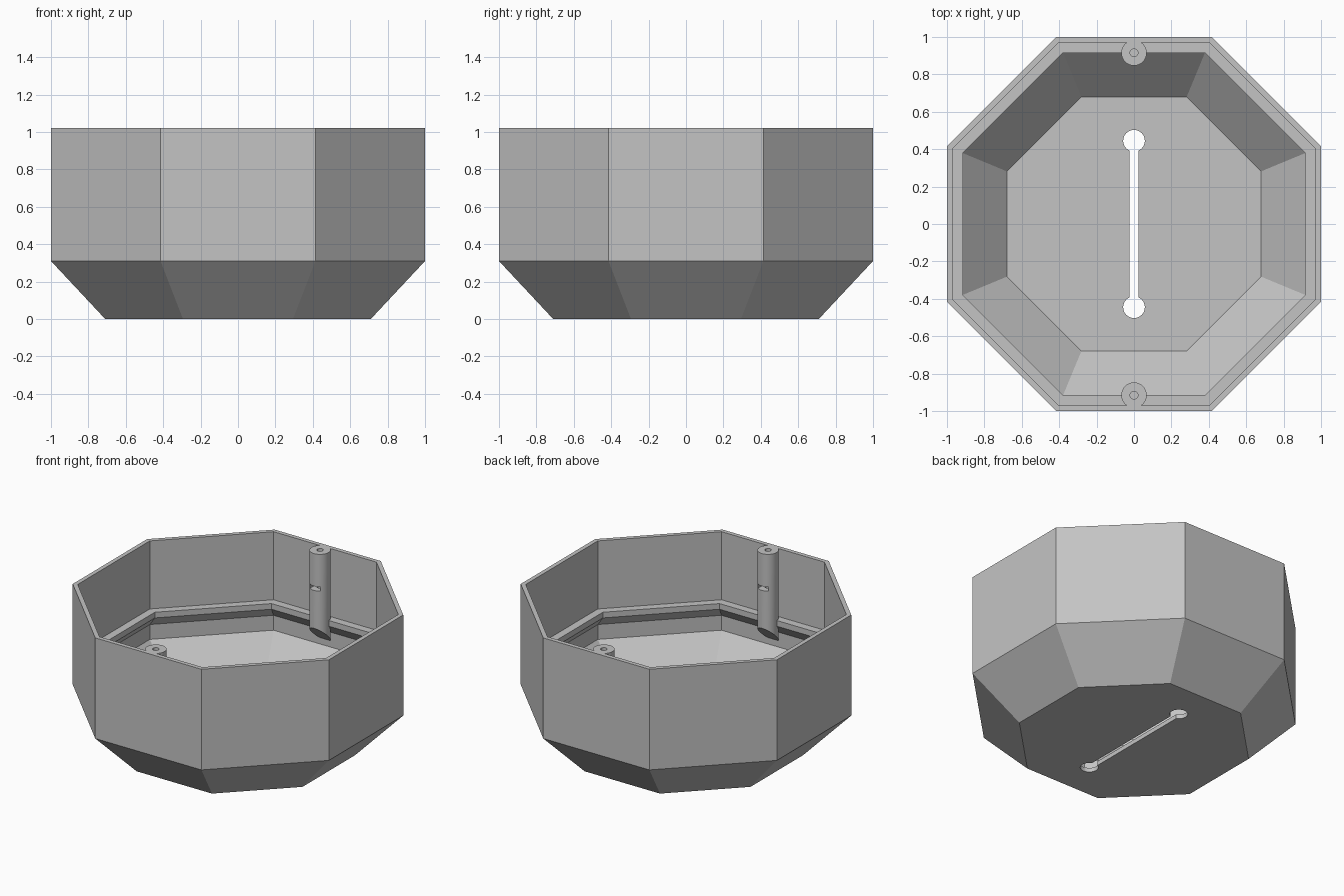
import bpy
import bmesh
from math import pi, cos, sin

if "Cube" in bpy.data.objects:
    bpy.data.objects.remove(bpy.data.objects["Cube"], do_unlink=True)

grey = bpy.data.materials.new("plain grey")
grey.use_nodes = True
COLOUR = (0.55, 0.55, 0.55, 1)
grey.diffuse_color = COLOUR
grey.node_tree.nodes["Principled BSDF"].inputs["Base Color"].default_value = COLOUR


def finish(name, bm):
    """Turn a bmesh into a named grey object."""
    bmesh.ops.recalc_face_normals(bm, faces=bm.faces)
    mesh = bpy.data.meshes.new(name)
    bm.to_mesh(mesh)
    bm.free()
    mesh.materials.append(grey)
    obj = bpy.data.objects.new(name, mesh)
    bpy.context.collection.objects.link(obj)
    return obj


def octagon_shell(name, profile):
    """Sweep (apothem, height) pairs round eight sides and cap both ends."""
    bm = bmesh.new()
    rings = []
    for apothem, z in profile:
        r = apothem / cos(pi / 8)
        angles = [pi / 8 + i * pi / 4 for i in range(8)]
        rings.append([bm.verts.new((r * cos(a), r * sin(a), z)) for a in angles])
    for low, high in zip(rings, rings[1:]):
        for i in range(8):
            j = (i + 1) % 8
            bm.faces.new((low[i], low[j], high[j], high[i]))
    bm.faces.new(rings[0])
    bm.faces.new(rings[-1])
    return finish(name, bm)


def cylinder(name, x, y, bottom, top, radius, segments=32, slant=0.0):
    """Upright cylinder; its bottom can be cut at a slant that falls with y."""
    bm = bmesh.new()
    bmesh.ops.create_cone(bm, cap_ends=True, segments=segments,
                          radius1=radius, radius2=radius, depth=2)
    for v in bm.verts:
        v.co.z = top if v.co.z > 0 else bottom - slant * v.co.y
        v.co.x += x
        v.co.y += y
    return finish(name, bm)


def box(name, low, high):
    bm = bmesh.new()
    bmesh.ops.create_cube(bm, size=1)
    for v in bm.verts:
        for k in range(3):
            v.co[k] = high[k] if v.co[k] > 0 else low[k]
    return finish(name, bm)


def cut(obj, cutters):
    """Subtract the cutters, then remove them."""
    for c in cutters:
        c.hide_render = True
        mod = obj.modifiers.new("cut", 'BOOLEAN')
        mod.operation = 'DIFFERENCE'
        mod.solver = 'EXACT'
        mod.object = c
    bpy.context.view_layer.update()
    graph = bpy.context.evaluated_depsgraph_get()
    mesh = bpy.data.meshes.new_from_object(obj.evaluated_get(graph))
    obj.modifiers.clear()
    obj.data = mesh
    for c in cutters:
        bpy.data.objects.remove(c, do_unlink=True)


# Octagonal bowl: outer skin, rim, then inner wall with a chamfered ledge
bowl = octagon_shell("bowl", [
    (0.71, 0), (1, 0.31), (1, 1.02), (0.97, 1.02),
    (0.97, 0.54), (0.915, 0.54), (0.915, 0.50), (0.97, 0.43),
    (0.97, 0.325), (0.68, 0.03),
])

# Keyhole slot through the floor
cut(bowl, [box("slot_cutter", (-0.023, -0.445, -0.1), (0.023, 0.445, 0.1))])
for y in (-0.445, 0.445):
    cut(bowl, [cylinder("slot_end_cutter", 0, y, -0.1, 0.1, 0.058)])

# Screw posts on the back and front walls, with a nut pocket facing inward
for name, turn in (("back_screw_post", 0), ("front_screw_post", pi)):
    post = cylinder(name, 0, 0.915, 0.425, 1.02, 0.068, slant=1.0)
    cut(post, [cylinder("screw_hole_cutter", 0, 0.915, 0.68, 1.1, 0.021, 20)])
    cut(post, [box("nut_pocket_cutter", (-0.04, 0.8, 0.76), (0.04, 0.95, 0.79))])
    post.rotation_euler.z = turn
    bpy.ops.object.select_all(action='DESELECT')
    post.select_set(True)
    bpy.context.view_layer.objects.active = post
    bpy.ops.object.shade_smooth_by_angle(angle=pi / 6)
